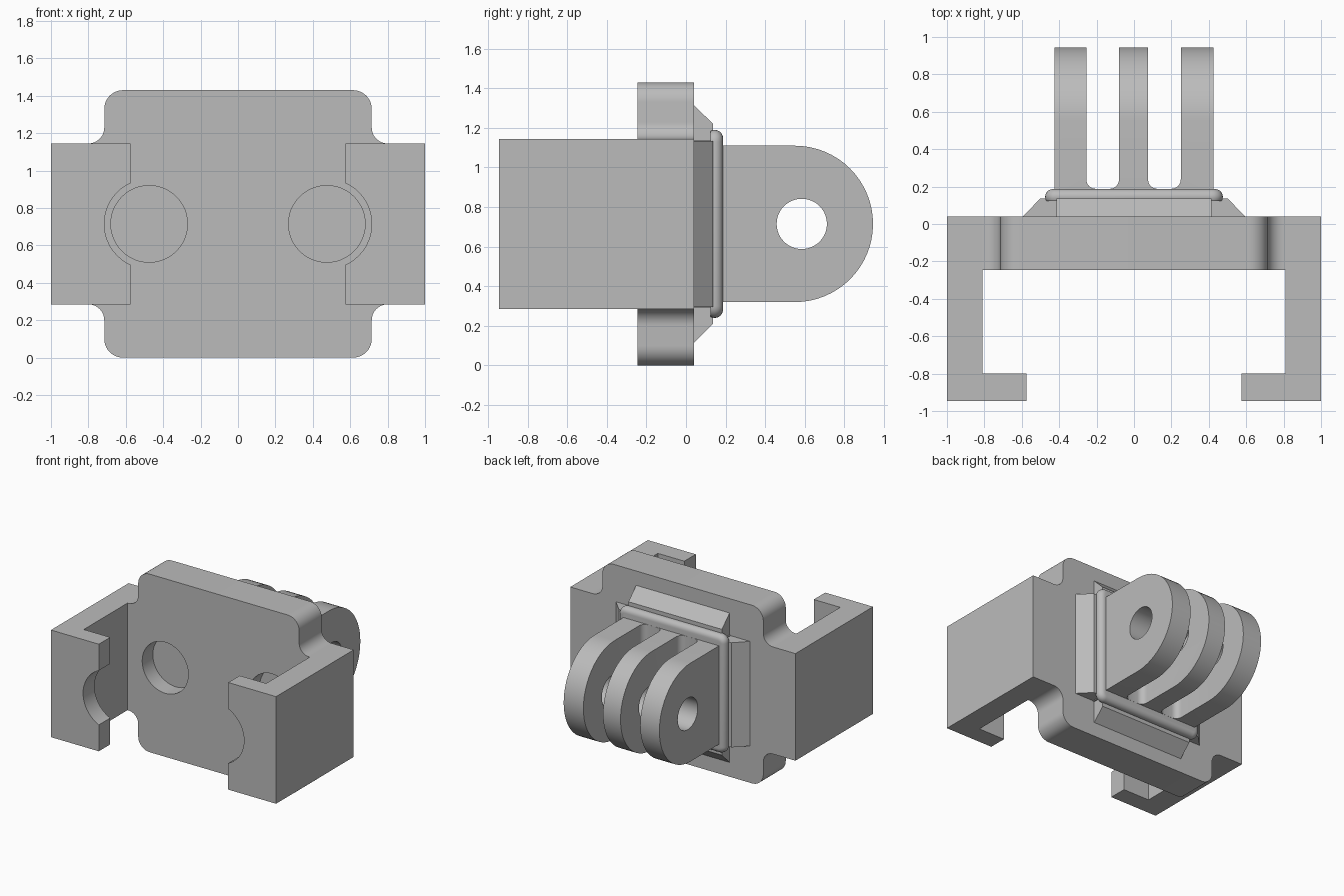
import bpy, bmesh, math
from mathutils import Vector

if "Cube" in bpy.data.objects:
    bpy.data.objects.remove(bpy.data.objects["Cube"])

ZC = 0.715  # height of the centre line
grey = bpy.data.materials.new("plain grey")
grey.diffuse_color = (0.5, 0.5, 0.5, 1)
grey.use_nodes = True
grey.node_tree.nodes["Principled BSDF"].inputs["Base Color"].default_value = grey.diffuse_color


def arc(cx, cy, r, a0, a1, n=10):
    return [(cx + r * math.cos(math.radians(a0 + (a1 - a0) * i / n)),
             cy + r * math.sin(math.radians(a0 + (a1 - a0) * i / n))) for i in range(n + 1)]


def circle(cx, cy, r, n=48):
    return arc(cx, cy, r, 0, 360, n)[:-1]


def prism(name, pts, axis, lo, hi):
    """Extrude a closed outline along an axis; outline uses the other two axes in order."""
    def place(p, h):
        c = list(p)
        c.insert("xyz".index(axis), h)
        return Vector(c)
    bm = bmesh.new()
    a = [bm.verts.new(place(p, lo)) for p in pts]
    b = [bm.verts.new(place(p, hi)) for p in pts]
    bm.faces.new(a)
    bm.faces.new(b)
    for i in range(len(pts)):
        j = (i + 1) % len(pts)
        bm.faces.new((a[i], a[j], b[j], b[i]))
    bmesh.ops.recalc_face_normals(bm, faces=bm.faces)
    me = bpy.data.meshes.new(name)
    bm.to_mesh(me)
    bm.free()
    ob = bpy.data.objects.new(name, me)
    bpy.context.collection.objects.link(ob)
    me.materials.append(grey)
    return ob


def apply_mods(ob):
    bpy.context.view_layer.update()
    dg = bpy.context.evaluated_depsgraph_get()
    me = bpy.data.meshes.new_from_object(ob.evaluated_get(dg))
    ob.modifiers.clear()
    ob.data = me


def combine(ob, tool, op):
    m = ob.modifiers.new("bool", 'BOOLEAN')
    m.object, m.operation, m.solver = tool, op, 'EXACT'
    apply_mods(ob)
    bpy.data.objects.remove(tool)


def smooth(ob):
    bpy.ops.object.select_all(action='DESELECT')
    ob.select_set(True)
    bpy.context.view_layer.objects.active = ob
    bpy.ops.object.shade_smooth_by_angle(angle=math.radians(30))


# Back plate: rounded corners, concave fillets into the side arms
quarter = [(1, 0.43)] + arc(0.80, 0.515, 0.085, 270, 180) + arc(0.615, 0.615, 0.1, 0, 90)
outline = (quarter + [(-x, z) for x, z in reversed(quarter)]
           + [(-x, -z) for x, z in quarter] + [(x, -z) for x, z in reversed(quarter)])
body = prism("clip_body", [(x, z + ZC) for x, z in outline], 'y', -0.245, 0.04)

# Side arms with inward hooks
for s in (-1, 1):
    hook = [(1, 0.04), (1, -0.945), (0.575, -0.945), (0.575, -0.80), (0.81, -0.80), (0.81, 0.04)]
    arm = prism("arm", [(s * x, y) for x, y in hook], 'z', 0.285, 1.145)
    combine(arm, prism("notch", circle(s * 0.475, ZC, 0.24), 'y', -1.1, -0.7), 'DIFFERENCE')
    combine(body, arm, 'UNION')
# Round blind pockets
for s in (-1, 1):
    combine(body, prism("pocket", circle(s * 0.475, ZC, 0.205), 'y', -0.4, -0.11), 'DIFFERENCE')
smooth(body)

# Raised mount core
core = prism("mount_core", [(-0.425, 0.29), (0.425, 0.29), (0.425, 1.14), (-0.425, 1.14)],
             'y', 0.03, 0.15)

# Sloped reinforcing strips around the core
for s in (-1, 1):
    slope = [(0.41, 0.035), (0.595, 0.035), (0.595, 0.04), (0.50, 0.137), (0.41, 0.137)]
    prism("side_gusset", [(s * x, y) for x, y in slope], 'z', 0.295, 1.135)
    prism("end_gusset", [(y, ZC + s * (x + 0.005)) for x, y in slope], 'x', -0.415, 0.415)

# Rounded lip on top of the core, stacked from shrinking rounded outlines
def lip_ring(inset, r=0.06):
    hx, hz = 0.475 - inset, 0.475 - inset
    r = max(r - inset, 0.01)
    pts = []
    for k, (sx, sz) in enumerate(((1, 1), (-1, 1), (-1, -1), (1, -1))):
        pts += arc(sx * (hx - r), ZC + sz * (hz - r), r, 90 * k, 90 * k + 90, 6)
    return pts


bm = bmesh.new()
rings = []
for a in range(-30, 91, 15):
    t = math.radians(a)
    rings.append([bm.verts.new((x, 0.145 + 0.042 * math.sin(t), z))
                  for x, z in lip_ring(0.042 * (1 - math.cos(t)))])
for lo, hi in zip(rings, rings[1:]):
    for i in range(len(lo)):
        j = (i + 1) % len(lo)
        bm.faces.new((lo[i], lo[j], hi[j], hi[i]))
bm.faces.new(rings[0])
bm.faces.new(rings[-1])
bmesh.ops.recalc_face_normals(bm, faces=bm.faces)
me = bpy.data.meshes.new("mount_lip")
bm.to_mesh(me)
bm.free()
me.materials.append(grey)
lip = bpy.data.objects.new("mount_lip", me)
bpy.context.collection.objects.link(lip)
smooth(lip)

# Three-finger mount: comb outline with filleted slots, trimmed to a rounded side outline
def slot(x0, x1, r=0.05):
    return ([(x0, 1)] + arc(x0 + r, 0.188 + r, r, 180, 270, 6)
            + arc(x1 - r, 0.188 + r, r, 270, 360, 6) + [(x1, 1)])


comb = ([(-0.425, 0.15), (-0.425, 1)] + slot(-0.255, -0.08)
        + slot(0.075, 0.25) + [(0.425, 1), (0.425, 0.15)])
fingers = prism("mount_fingers", comb, 'z', 0.2, 1.25)
side = [(0.1, ZC - 0.395)] + arc(0.55, ZC, 0.395, -90, 90, 32) + [(0.1, ZC + 0.395)]
combine(fingers, prism("side_trim", side, 'x', -0.6, 0.6), 'INTERSECT')
combine(fingers, prism("bolt_hole", circle(0.585, ZC, 0.127), 'x', -0.6, 0.6), 'DIFFERENCE')
smooth(fingers)
